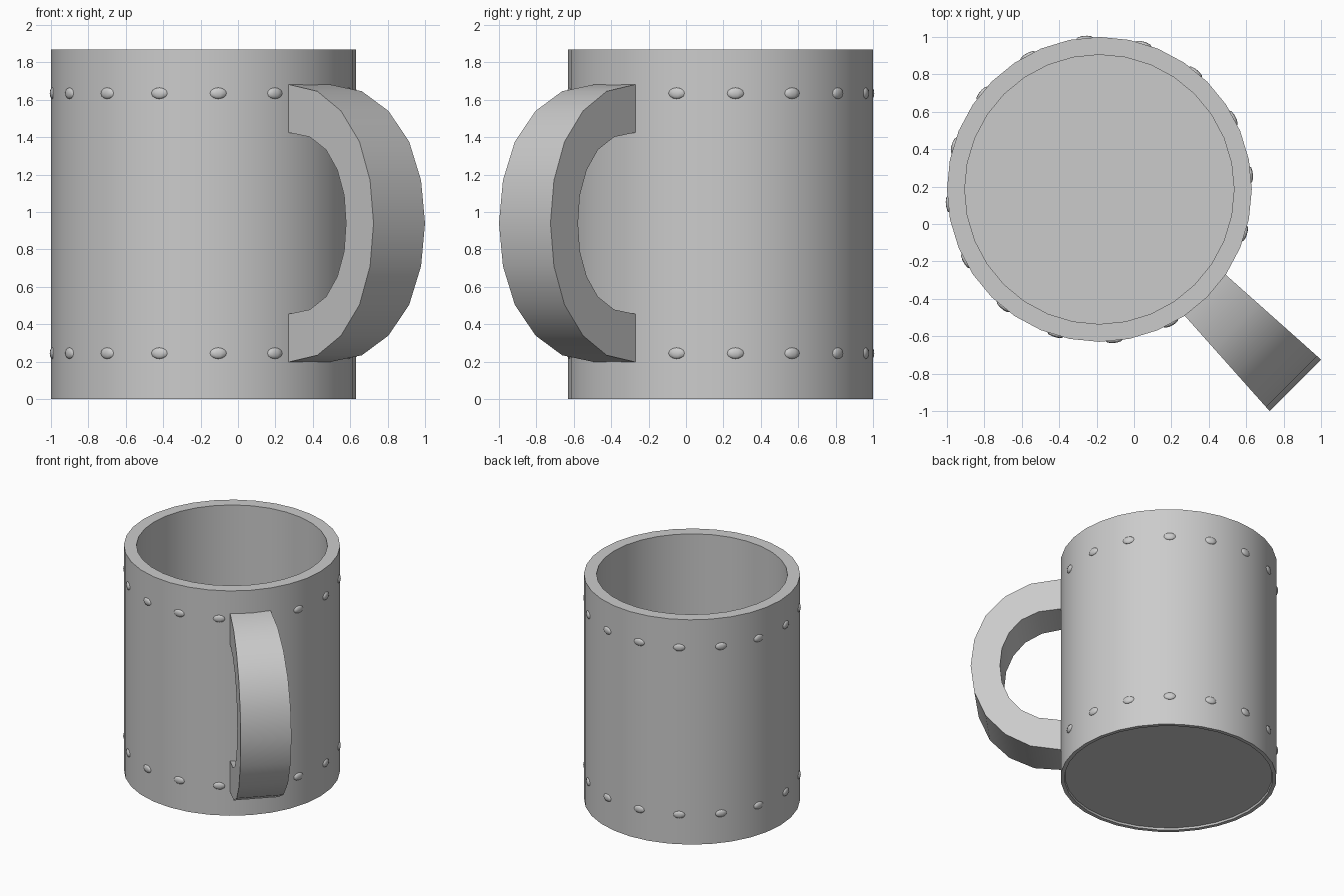
import bpy, bmesh
from math import sin, cos, pi, radians
from mathutils import Matrix, Vector

if "Cube" in bpy.data.objects:
    bpy.data.objects.remove(bpy.data.objects["Cube"])

CX, CY, SIDES = -0.185, 0.185, 32
R, H = 0.815, 1.87


def finish(bm, name, angle=35):
    bmesh.ops.recalc_face_normals(bm, faces=bm.faces[:])
    me = bpy.data.meshes.new(name)
    bm.to_mesh(me)
    bm.free()
    ob = bpy.data.objects.new(name, me)
    bpy.context.collection.objects.link(ob)
    ob.location = (CX, CY, 0)
    bpy.ops.object.select_all(action='DESELECT')
    ob.select_set(True)
    bpy.context.view_layer.objects.active = ob
    bpy.ops.object.shade_smooth_by_angle(angle=radians(angle))
    return ob


def bridge(bm, rings):
    """Quads between successive closed rings, caps on both ends."""
    for a, b in zip(rings, rings[1:]):
        n = len(a)
        for i in range(n):
            bm.faces.new((a[i], a[(i + 1) % n], b[(i + 1) % n], b[i]))
    bm.faces.new(rings[0])
    bm.faces.new(rings[-1])


# mug body: turned profile from recessed base, over the rim, to inner floor
profile = [(0.78, 0.015), (0.785, 0.0), (R, 0.0), (R, H), (0.72, H), (0.72, 0.1)]
bm = bmesh.new()
bridge(bm, [[bm.verts.new((r * cos(2 * pi * i / SIDES), r * sin(2 * pi * i / SIDES), z))
             for i in range(SIDES)] for r, z in profile])
finish(bm, "mug_body")

# handle: half loop in steps of 18 degrees, pointing to the front right corner
outer_r = [0.77, 0.80, 1.03, 1.22, 1.368, 1.453, 1.481]
inner_r = [0.77, 0.80, 0.97, 1.10, 1.19, 1.245, 1.26]
angles = [90, 90, 72, 54, 36, 18, 0]
half = list(zip(outer_r, inner_r, angles))
path = half + [(o, i, -a) for o, i, a in reversed(half[:-1])]
out = Vector((1, -1, 0)).normalized()
side = Vector((1, 1, 0)).normalized()


def handle_point(r, z, s):
    width = 0.155 + (r - 0.80) * 0.058   # slightly wider away from the body
    return out * r + side * s * width + Vector((0, 0, H / 2 + 0.005 + z))


bm = bmesh.new()
rings = []
for ro, ri, a in path:
    zo, zi = 0.742 * sin(radians(a)), 0.485 * sin(radians(a))
    rings.append([bm.verts.new(handle_point(r, z, s))
                  for r, z, s in ((ro, zo, -1), (ro, zo, 1), (ri, zi, 1), (ri, zi, -1))])
bridge(bm, rings)
finish(bm, "handle")

# rivets: two rows of flat domes on every second facet
bm = bmesh.new()
for z in (0.245, 1.635):
    for k in range(16):
        a = 2 * pi * (k + 0.25) / 16
        m = (Matrix.Rotation(a, 4, 'Z') @ Matrix.Translation((R * cos(pi / SIDES), 0, z))
             @ Matrix.Diagonal((0.014, 0.045, 0.03, 1)))
        bmesh.ops.create_uvsphere(bm, u_segments=10, v_segments=6, radius=1, matrix=m)
finish(bm, "rivets", 60)
